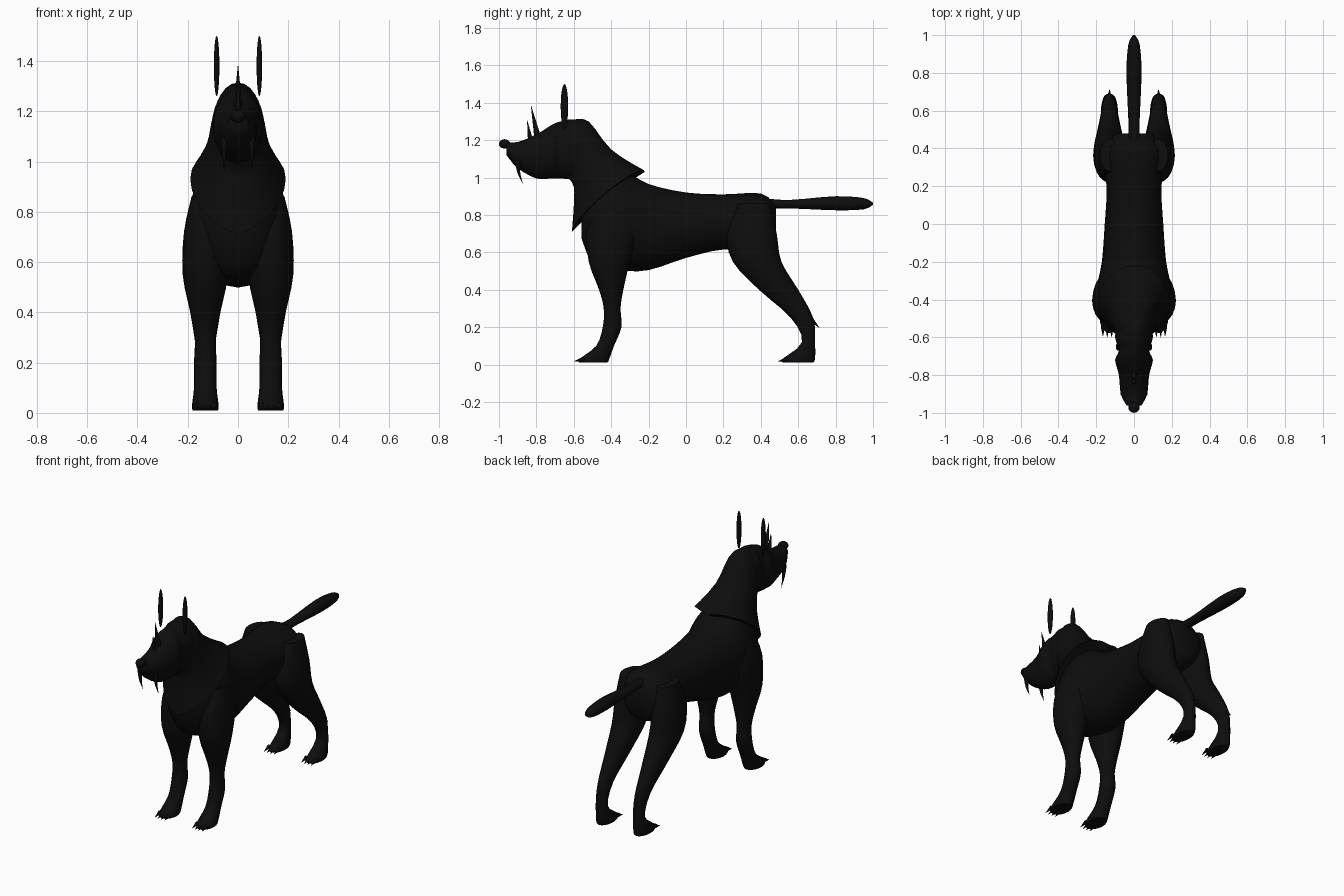
import bpy
import bmesh
import math
from mathutils import Matrix, Vector

if "Cube" in bpy.data.objects:
    bpy.data.objects.remove(bpy.data.objects["Cube"], do_unlink=True)

SHADE = 0.004
black = bpy.data.materials.new("black fur")
black.use_nodes = True
black.diffuse_color = (SHADE, SHADE, SHADE, 1)
black.node_tree.nodes["Principled BSDF"].inputs["Base Color"].default_value = black.diffuse_color


def finish(name, bm):
    """Turn a bmesh into a smooth black object."""
    bmesh.ops.recalc_face_normals(bm, faces=bm.faces)
    mesh = bpy.data.meshes.new(name)
    bm.to_mesh(mesh)
    bm.free()
    mesh.materials.append(black)
    part = bpy.data.objects.new(name, mesh)
    bpy.context.collection.objects.link(part)
    bpy.ops.object.select_all(action="DESELECT")
    part.select_set(True)
    bpy.context.view_layer.objects.active = part
    bpy.ops.object.shade_smooth_by_angle(angle=math.radians(50))


def spline(before, start, end, after, t):
    """Smooth curve running from start to end, guided by both neighbours."""
    slope_in = (end - before) / 2
    slope_out = (after - start) / 2
    ease = t * t * (3 - 2 * t)
    return (start.lerp(end, ease) + slope_in * t * (1 - t) ** 2
            - slope_out * t * t * (1 - t))


def refine(rings, steps):
    """Add smooth in-between rings along a loft."""
    rings = [Vector(ring) for ring in rings]
    padded = [rings[0], *rings, rings[-1]]
    result = []
    for before, start, end, after in zip(padded, rings, rings[1:], padded[3:]):
        result += [spline(before, start, end, after, step / steps) for step in range(steps)]
    return result + [rings[-1]]


def loft(name, rings, x=0, sides=20, steps=3, lift=0):
    """Each ring: y and z of one edge, y and z of the opposite edge, half width."""
    rings = refine(rings, steps)
    bm = bmesh.new()
    loops = []
    for n, (ya, za, yb, zb, width) in enumerate(rings):
        edge, opposite = Vector((x, ya, za)), Vector((x, yb, zb))
        middle, reach = (edge + opposite) / 2, (edge - opposite) / 2
        rise = lift * (n / (len(rings) - 1)) ** 2
        loop = []
        for k in range(sides):
            c, s = math.cos(math.tau * k / sides), math.sin(math.tau * k / sides)
            loop.append(bm.verts.new(middle + reach * c + Vector((width * s, 0, rise * abs(s)))))
        loops.append(loop)
    for low, high in zip(loops, loops[1:]):
        for k in range(sides):
            bm.faces.new((low[k - 1], low[k], high[k], high[k - 1]))
    # Close both ends with a fan
    for loop in (loops[0], loops[-1]):
        centre = bm.verts.new(sum((v.co for v in loop), Vector()) / sides)
        for k in range(sides):
            bm.faces.new((loop[k - 1], loop[k], centre))
    finish(name, bm)


def upright(slices):
    """Slices across the body: y, top, bottom, half width."""
    return [(y, top, y, bottom, width) for y, top, bottom, width in slices]


def level(slices):
    """Slices across a leg: z, front, back, half width."""
    return [(front, z, back, z, width) for z, front, back, width in slices]


def ellipsoid(name, centre, radii):
    bm = bmesh.new()
    bmesh.ops.create_uvsphere(bm, u_segments=16, v_segments=12, radius=1,
                              matrix=Matrix.LocRotScale(Vector(centre), None, Vector(radii)))
    finish(name, bm)


def spike(name, x, base, tip, radius, bow=0):
    """Tapering point in the side plane; bow bends its middle forward."""
    base, tip = Vector(base), Vector(tip)
    across = (tip - base).orthogonal().normalized()
    rings = []
    for t in (0, 0.5, 0.98):
        centre = base.lerp(tip, t) - Vector((4 * bow * t * (1 - t), 0))
        size = radius * (1 - t)
        rings.append((*(centre + across * size), *(centre - across * size), size))
    loft(name, rings, x, sides=10)


# Torso, from chest to rump
loft("torso", upright([
    (-0.56, 0.9, 0.68, 0.08),
    (-0.5, 1, 0.55, 0.155),
    (-0.35, 1.04, 0.505, 0.195),
    (-0.2, 0.965, 0.505, 0.17),
    (0, 0.92, 0.57, 0.155),
    (0.2, 0.91, 0.615, 0.145),
    (0.4, 0.915, 0.6, 0.17),
    (0.48, 0.85, 0.65, 0.09),
]), sides=24)

# Head, from muzzle to skull
loft("head", upright([
    (-0.96, 1.19, 1.12, 0.04),
    (-0.9, 1.19, 1.05, 0.07),
    (-0.8, 1.23, 0.995, 0.08),
    (-0.72, 1.28, 0.995, 0.1),
    (-0.67, 1.3, 0.995, 0.08),
    (-0.6, 1.31, 0.99, 0.1),
    (-0.52, 1.28, 1, 0.09),
]))
ellipsoid("nose", (0, -0.97, 1.18), (0.03, 0.03, 0.025))

# Neck mane, flaring to a hem pointed at chest and back
loft("neck_mane", [
    (-0.63, 1, -0.6, 1.31, 0.085),
    (-0.6, 0.95, -0.52, 1.3, 0.105),
    (-0.6, 0.85, -0.4, 1.15, 0.13),
    (-0.61, 0.71, -0.22, 1.03, 0.19),
], sides=24, lift=0.06)

# Tail
loft("tail", upright([
    (0.42, 0.89, 0.83, 0.03),
    (0.55, 0.88, 0.835, 0.03),
    (0.8, 0.9, 0.825, 0.04),
    (0.95, 0.89, 0.83, 0.03),
    (1, 0.865, 0.855, 0.005),
]))

# Crest spines on the snout
spike("large_crest_spine", 0, (-0.79, 1.2), (-0.83, 1.39), 0.02)
spike("small_crest_spine", 0, (-0.83, 1.19), (-0.85, 1.31), 0.015)

LEG_X = 0.13
foreleg = level([
    (0.86, -0.47, -0.3, 0.055),
    (0.72, -0.53, -0.25, 0.085),
    (0.55, -0.52, -0.3, 0.09),
    (0.4, -0.465, -0.335, 0.06),
    (0.3, -0.44, -0.35, 0.042),
    (0.2, -0.445, -0.345, 0.045),
    (0.1, -0.48, -0.385, 0.045),
    (0.03, -0.57, -0.41, 0.053),
    (0.01, -0.57, -0.42, 0.05),
])
hind_leg = level([
    (0.86, 0.28, 0.45, 0.05),
    (0.7, 0.22, 0.485, 0.08),
    (0.55, 0.25, 0.51, 0.085),
    (0.4, 0.39, 0.6, 0.06),
    (0.25, 0.56, 0.68, 0.037),
    (0.12, 0.62, 0.69, 0.035),
    (0.03, 0.515, 0.69, 0.045),
    (0.01, 0.52, 0.68, 0.043),
])

for label, side in (("left", 1), ("right", -1)):
    loft(label + "_foreleg", foreleg, side * LEG_X)
    loft(label + "_hind_leg", hind_leg, side * LEG_X)
    spike(label + "_hock_spur", side * LEG_X, (0.66, 0.25), (0.715, 0.195), 0.016)
    # Four claws on each paw
    for paw, front in (("fore", -0.55), ("hind", 0.54)):
        for toe in range(4):
            offset = (toe - 1.5) * 0.023
            start = front + abs(offset) / 5
            spike(f"{label}_{paw}_claw_{toe}", side * (LEG_X + offset),
                  (start, 0.03), (start - 0.055, 0.015), 0.012)
    # Upright blade horn and curved fang
    ellipsoid(label + "_horn", (side * 0.085, -0.65, 1.38), (0.011, 0.02, 0.12))
    spike(label + "_fang", side * 0.055, (-0.9, 1.1), (-0.87, 0.96), 0.016, bow=0.01)
